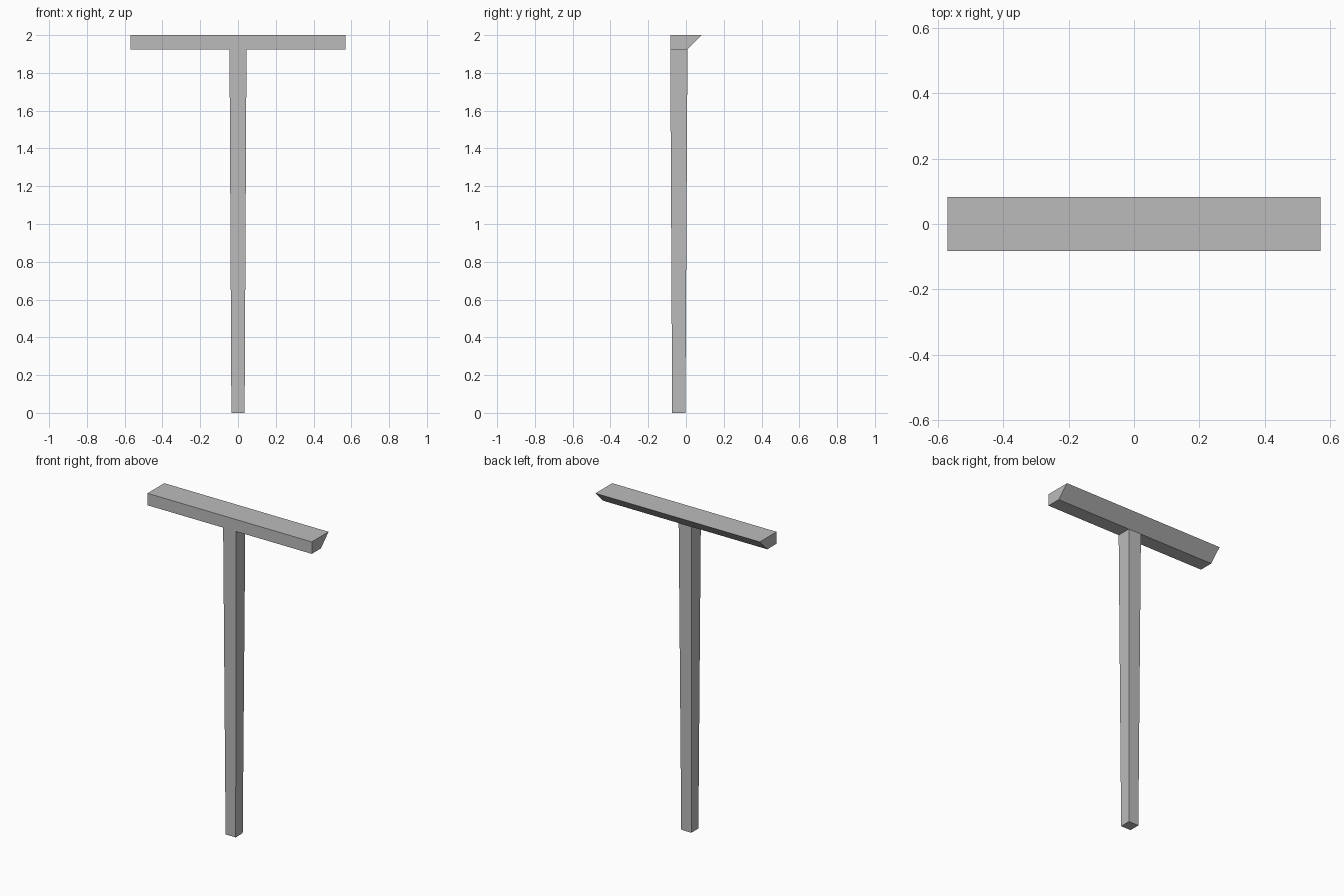
import bpy
import bmesh

cube = bpy.data.objects.get("Cube")
if cube:
    bpy.data.objects.remove(cube, do_unlink=True)

grey = bpy.data.materials.new("plain_grey")
grey.use_nodes = True
colour = (0.5, 0.5, 0.5, 1)
grey.diffuse_color = colour
grey.node_tree.nodes["Principled BSDF"].inputs["Base Color"].default_value = colour


def loft(name, start, end):
    """Solid between two matching outlines, capped at both ends."""
    bm = bmesh.new()
    a = [bm.verts.new(p) for p in start]
    b = [bm.verts.new(p) for p in end]
    bm.faces.new(a)
    bm.faces.new(b)
    for i in range(len(a)):
        j = (i + 1) % len(a)
        bm.faces.new((a[i], a[j], b[j], b[i]))
    bmesh.ops.recalc_face_normals(bm, faces=bm.faces)
    mesh = bpy.data.meshes.new(name)
    bm.to_mesh(mesh)
    bm.free()
    mesh.materials.append(grey)
    obj = bpy.data.objects.new(name, mesh)
    bpy.context.collection.objects.link(obj)
    return obj


def rectangle(half_x, front, back, z):
    return [(-half_x, front, z), (half_x, front, z),
            (half_x, back, z), (-half_x, back, z)]


# Post, narrowing towards the foot
loft("post", rectangle(0.035, -0.073, -0.003, 0),
     rectangle(0.045, -0.083, 0.008, 1.925))

# Crossbar with a sloping underside at the back
profile = [(-0.083, 1.925), (0.008, 1.925), (0.083, 2), (-0.083, 2)]
loft("crossbar", *[[(x, y, z) for y, z in profile] for x in (-0.57, 0.57)])
